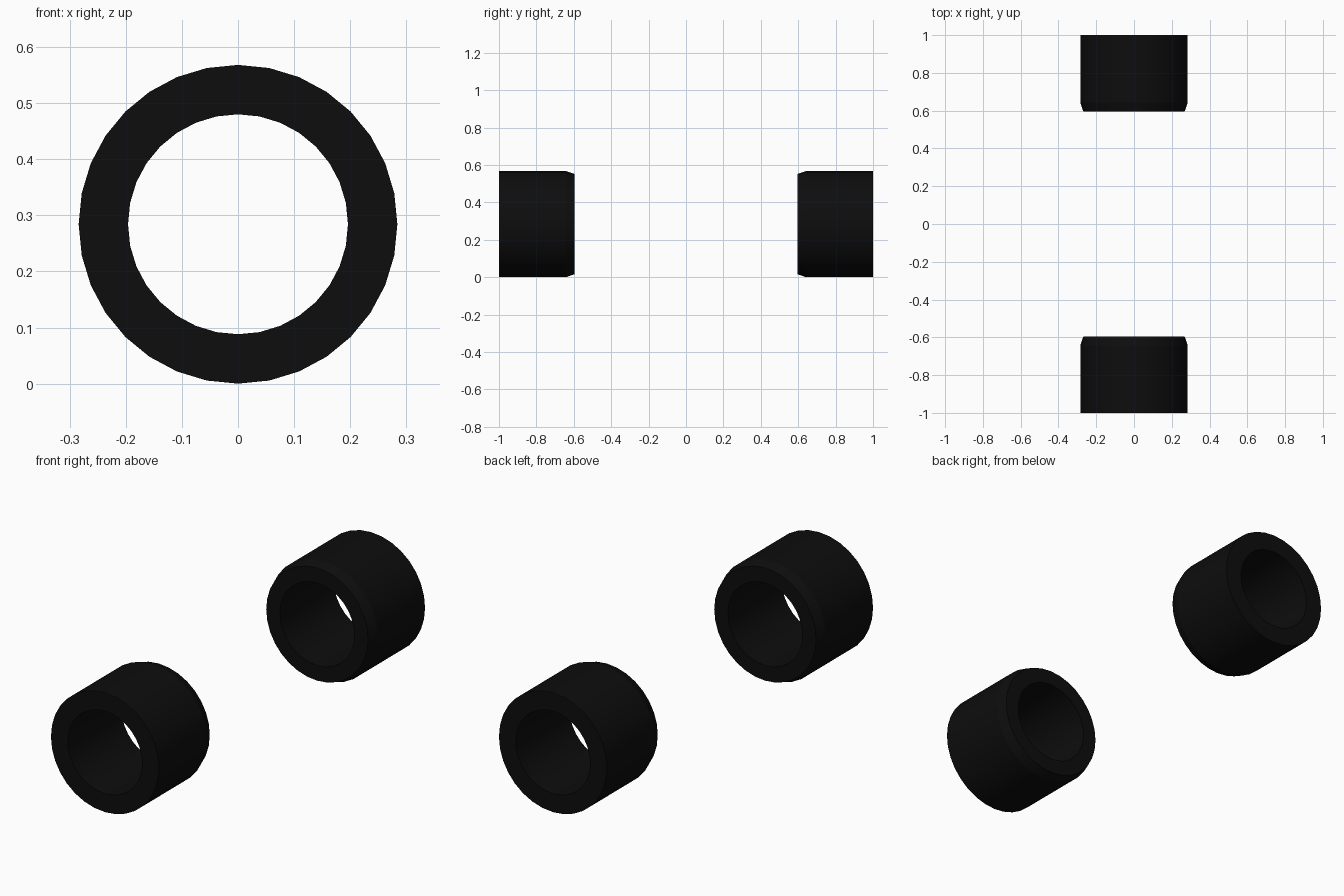
import bpy, bmesh, math

if "Cube" in bpy.data.objects:
    bpy.data.objects.remove(bpy.data.objects["Cube"])

SEGMENTS = 32
CENTRE_Z = 0.284

rubber = bpy.data.materials.new("black")
rubber.diffuse_color = (0.004, 0.004, 0.004, 1)
rubber.use_nodes = True
rubber.node_tree.nodes["Principled BSDF"].inputs["Base Color"].default_value = rubber.diffuse_color

# Ring cross-section as (radius, distance from the middle of the model)
PROFILE = [(0.196, 1.0), (0.284, 1.0), (0.284, 0.642), (0.268, 0.595), (0.196, 0.595)]


def make_ring(name, side):
    """Lathe the profile around the y axis; side is -1 (front) or 1 (back)."""
    bm = bmesh.new()
    loops = []
    for i in range(SEGMENTS):
        a = 2 * math.pi * i / SEGMENTS
        loops.append([bm.verts.new((r * math.cos(a), side * y, r * math.sin(a)))
                      for r, y in PROFILE])
    n = len(PROFILE)
    for i in range(SEGMENTS):
        p, q = loops[i], loops[(i + 1) % SEGMENTS]
        for j in range(n):
            k = (j + 1) % n
            bm.faces.new((p[j], p[k], q[k], q[j]))
    bmesh.ops.recalc_face_normals(bm, faces=bm.faces)
    mesh = bpy.data.meshes.new(name)
    bm.to_mesh(mesh)
    bm.free()
    mesh.materials.append(rubber)
    obj = bpy.data.objects.new(name, mesh)
    obj.location.z = CENTRE_Z
    bpy.context.collection.objects.link(obj)
    # Smooth round walls, crisp rims
    bpy.ops.object.select_all(action='DESELECT')
    obj.select_set(True)
    bpy.context.view_layer.objects.active = obj
    bpy.ops.object.shade_smooth_by_angle(angle=math.radians(15))


# Two matching rings with their chamfered ends facing each other
make_ring("front_ring", -1)
make_ring("back_ring", 1)
